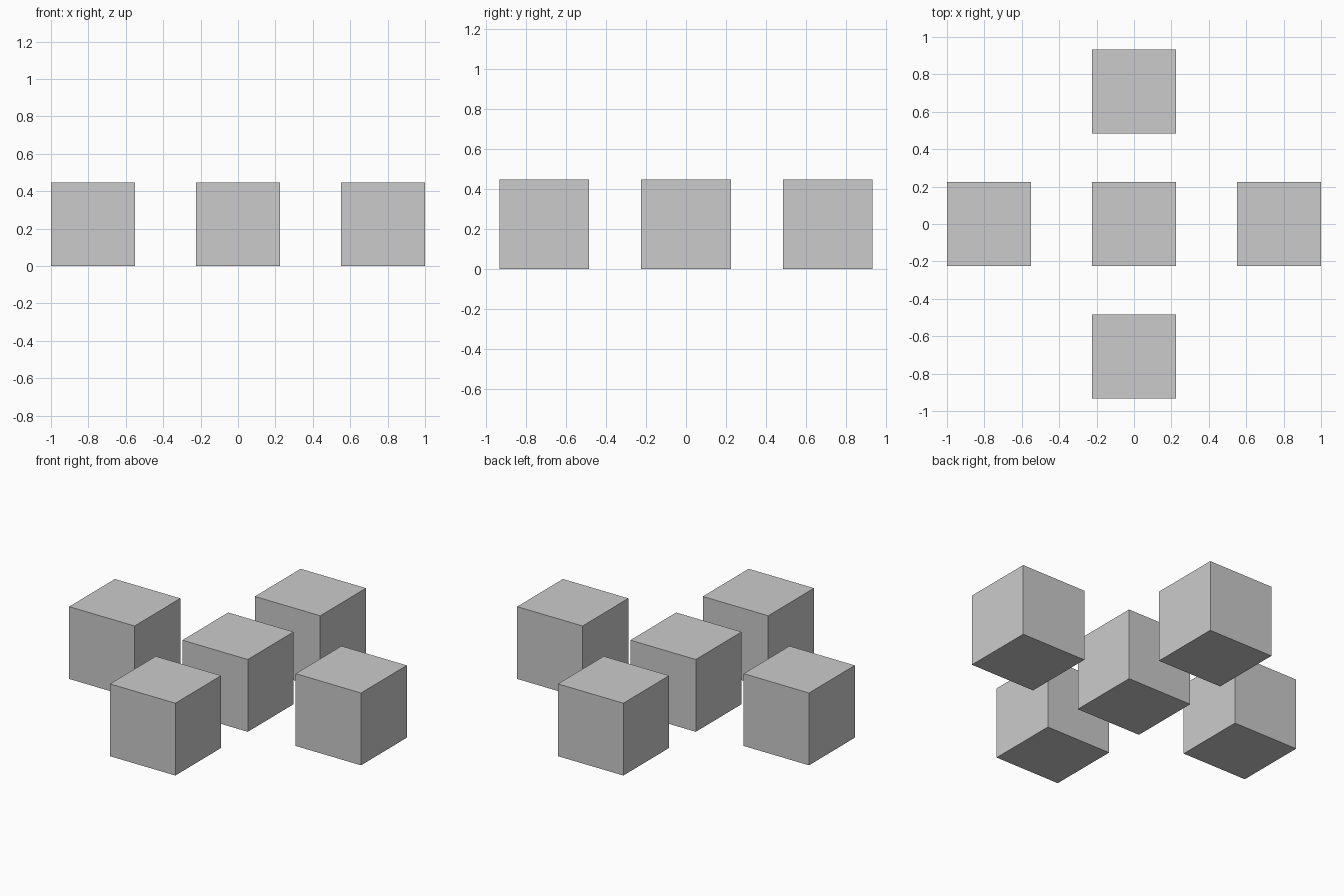
import bpy

if "Cube" in bpy.data.objects:
    bpy.data.objects.remove(bpy.data.objects["Cube"])

SIZE = 0.448     # edge length of every cube
X_OFF = 0.776    # spacing of the side cubes
Y_OFF = 0.709    # spacing of the front and back cubes


def add_cube(name, x, y):
    bpy.ops.mesh.primitive_cube_add(size=SIZE, location=(x, y, SIZE / 2))
    bpy.context.object.name = name


# Five identical cubes laid out as a cross
for name, x, y in (
    ("centre_cube", 0, 0),
    ("left_cube", -X_OFF, 0),
    ("right_cube", X_OFF, 0),
    ("front_cube", 0, -Y_OFF),
    ("back_cube", 0, Y_OFF),
):
    add_cube(name, x, y)
